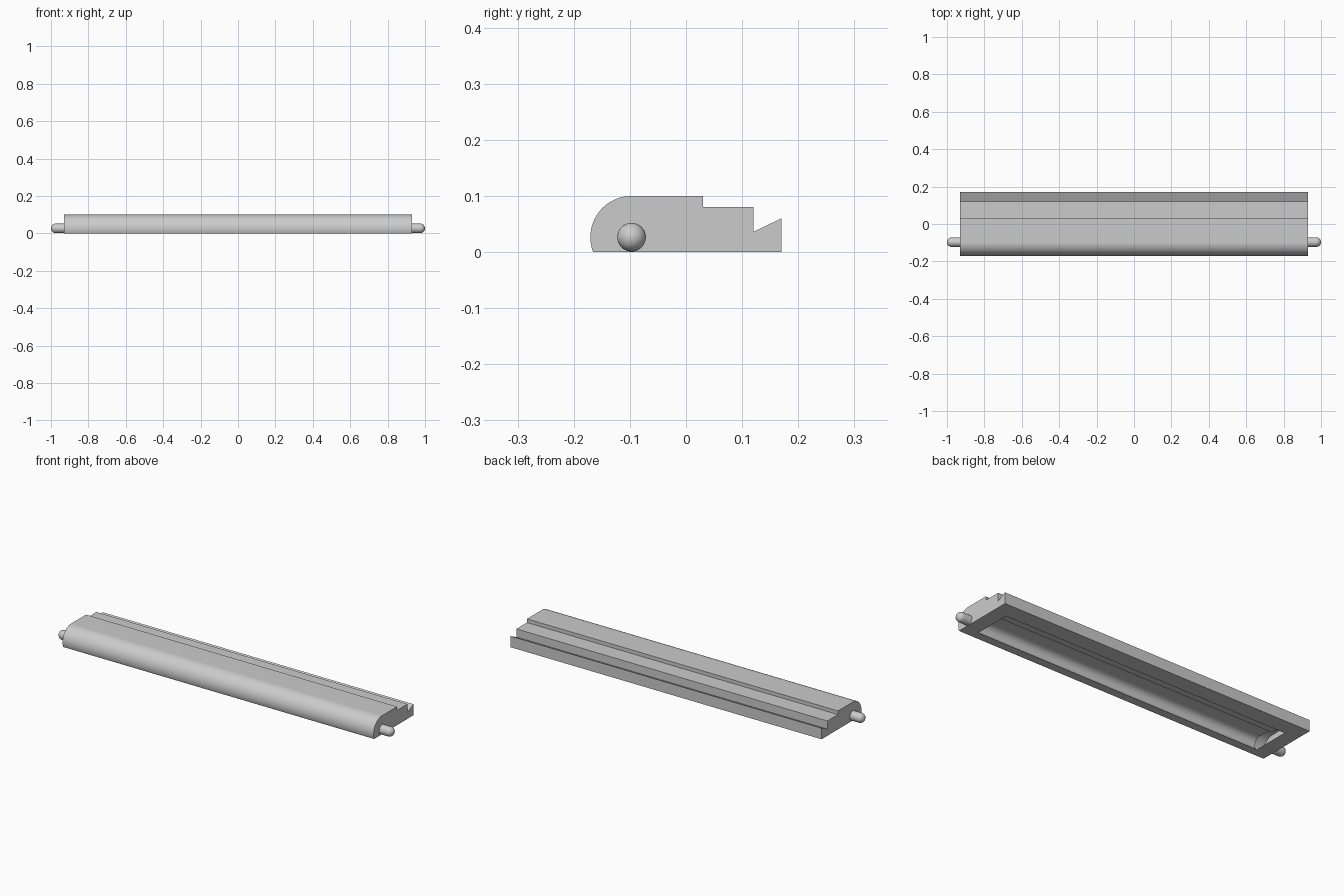
import bpy, bmesh, math
from mathutils import Matrix, Vector

if "Cube" in bpy.data.objects:
    bpy.data.objects.remove(bpy.data.objects["Cube"], do_unlink=True)

HALF_LEN = 0.93          # half length of the bar
WALL = 0.038             # thickness around the underside hollow
AXIS_Y, AXIS_Z = -0.097, 0.0265
ROUND_R = 0.0735
PIN_R = 0.0255

grey = bpy.data.materials.new("light_grey")
grey.use_nodes = True
grey.diffuse_color = (0.6, 0.6, 0.6, 1)
grey.node_tree.nodes["Principled BSDF"].inputs["Base Color"].default_value = (0.6, 0.6, 0.6, 1)


def make_object(name, bm):
    bmesh.ops.recalc_face_normals(bm, faces=bm.faces)
    mesh = bpy.data.meshes.new(name)
    bm.to_mesh(mesh)
    bm.free()
    mesh.materials.append(grey)
    obj = bpy.data.objects.new(name, mesh)
    bpy.context.collection.objects.link(obj)
    return obj


def nose_arc(radius, steps=28):
    """Rounded front edge, from the base up to the top."""
    start = math.pi + math.asin(AXIS_Z / radius)
    angles = [start + (math.pi / 2 - start) * i / steps for i in range(steps + 1)]
    return [(AXIS_Y + radius * math.cos(a), AXIS_Z + radius * math.sin(a)) for a in angles]


def extrude_profile(name, profile, half):
    bm = bmesh.new()
    face = bm.faces.new([bm.verts.new((-half, y, z)) for y, z in profile])
    out = bmesh.ops.extrude_face_region(bm, geom=[face])
    verts = [g for g in out["geom"] if isinstance(g, bmesh.types.BMVert)]
    bmesh.ops.translate(bm, vec=(2 * half, 0, 0), verts=verts)
    return make_object(name, bm)


def smooth(obj, degrees=30):
    bpy.ops.object.select_all(action="DESELECT")
    bpy.context.view_layer.objects.active = obj
    obj.select_set(True)
    bpy.ops.object.shade_smooth_by_angle(angle=math.radians(degrees))


# Bar with rounded nose, step and slanted rear lip
bar = extrude_profile("bar", nose_arc(ROUND_R) + [
    (0.03, 0.1), (0.03, 0.08), (0.12, 0.08), (0.12, 0.036),
    (0.17, 0.06), (0.17, 0)], HALF_LEN)

# Hollow underside following the outer shape
inner = nose_arc(ROUND_R - WALL)
step_y = 0.03 - WALL
back_y = 0.12 - WALL
hollow = extrude_profile("hollow_cutter", [(inner[0][0], -0.05)] + inner + [
    (step_y, 0.1 - WALL), (step_y, 0.08 - WALL),
    (back_y, 0.08 - WALL), (back_y, -0.05)], HALF_LEN - 0.08)
hollow.hide_render = True

cut = bar.modifiers.new("hollow", "BOOLEAN")
cut.operation = "DIFFERENCE"
cut.solver = "EXACT"
cut.object = hollow
bpy.context.view_layer.objects.active = bar
bpy.ops.object.modifier_apply(modifier=cut.name)
bpy.data.objects.remove(hollow, do_unlink=True)
smooth(bar)

# Round-ended pivot pin at each end
for name, side in (("left_pin", 1), ("right_pin", -1)):
    bm = bmesh.new()
    bmesh.ops.create_uvsphere(bm, u_segments=32, v_segments=16, radius=PIN_R)
    bmesh.ops.delete(bm, geom=[v for v in bm.verts if v.co.z < -0.0001], context="VERTS")
    rim = [e for e in bm.edges if e.is_boundary]
    out = bmesh.ops.extrude_edge_only(bm, edges=rim)
    base = [g for g in out["geom"] if isinstance(g, bmesh.types.BMVert)]
    bmesh.ops.translate(bm, vec=(0, 0, HALF_LEN - 0.005 - (1 - PIN_R)), verts=base)
    bmesh.ops.holes_fill(bm, edges=[e for e in bm.edges if e.is_boundary])
    bmesh.ops.transform(bm, verts=bm.verts, matrix=Matrix.Translation(
        Vector((side * (1 - PIN_R), AXIS_Y, AXIS_Z)))
        @ Matrix.Rotation(side * math.pi / 2, 4, "Y"))
    smooth(make_object(name, bm))
